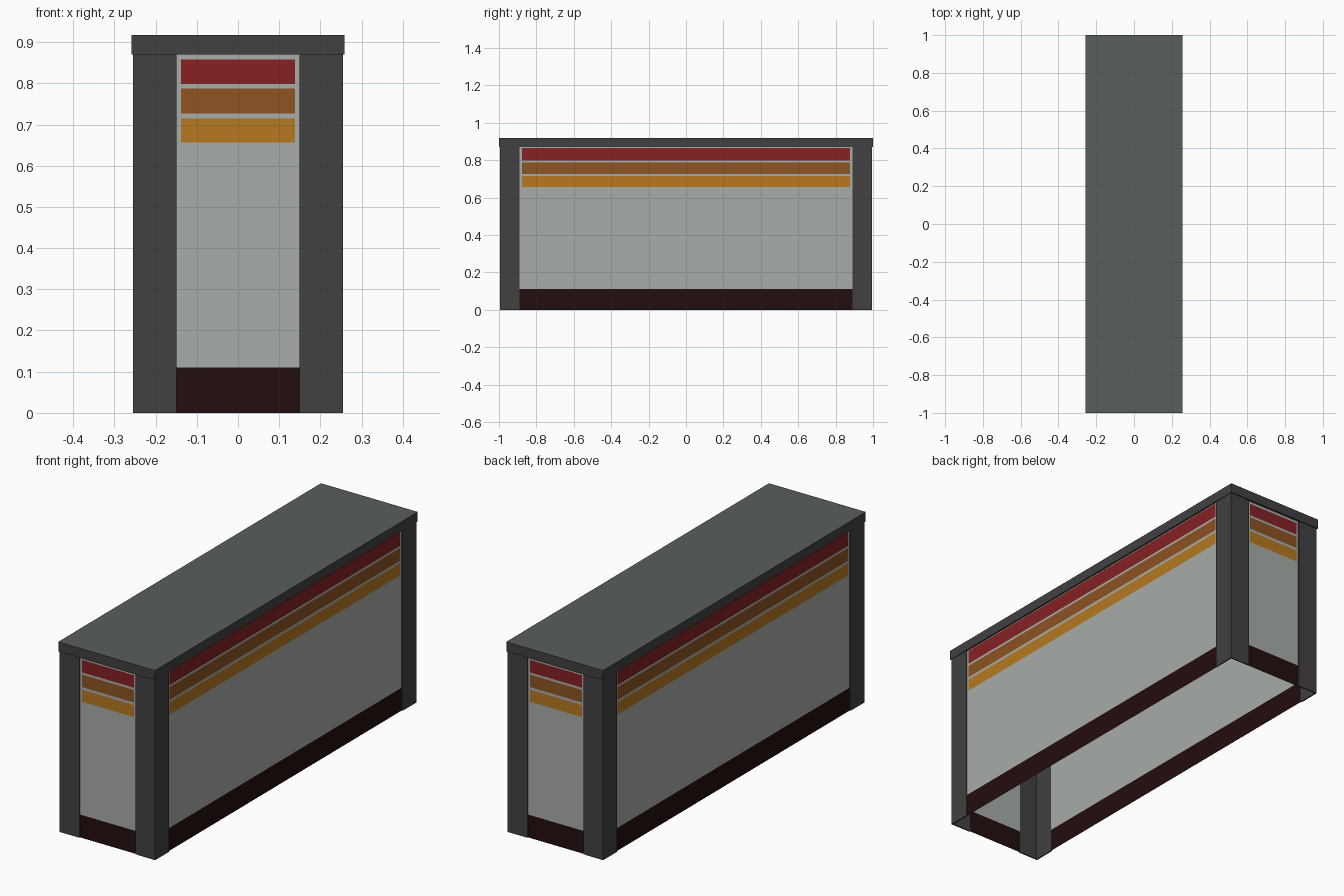
import bpy, bmesh, math
from mathutils import Matrix

if "Cube" in bpy.data.objects:
    bpy.data.objects.remove(bpy.data.objects["Cube"])


def material(name, rgb):
    lin = [((c / 255 + 0.055) / 1.055) ** 2.4 if c > 10 else c / 255 / 12.92 for c in rgb]
    m = bpy.data.materials.new(name)
    m.diffuse_color = (*lin, 1)
    m.use_nodes = True
    m.node_tree.nodes["Principled BSDF"].inputs["Base Color"].default_value = m.diffuse_color
    return m


PANEL = material("pale grey", (168, 173, 168))
KICK = material("dark maroon", (36, 14, 14))
RED = material("red", (134, 33, 36))
BROWN = material("brown", (142, 83, 34))
ORANGE = material("orange", (182, 121, 32))
FRAME = material("charcoal", (65, 65, 65))
TOP = material("slate grey", (88, 95, 92))

HX, HY = 0.255, 0.995      # outer faces of the posts
POST = 0.106               # post width
RECESS = 0.005             # panels sit just behind the posts
Z_TOP = 0.87


def finish(name, bm, mats):
    me = bpy.data.meshes.new(name)
    bm.to_mesh(me)
    bm.free()
    for m in mats:
        me.materials.append(m)
    ob = bpy.data.objects.new(name, me)
    bpy.context.collection.objects.link(ob)
    return ob


# Side panels: one sheet each, banded by height into kick strip, field and stripes
def panel(name, half_width, distance, angle, red_top):
    stripes = [(0.656, 0.714, 2), (0.727, 0.787, 3), (0.798, red_top, 4)]
    zs = [0, 0.11] + [z for s in stripes for z in s[:2]] + [Z_TOP]
    inner = half_width - 0.011
    xs = [-half_width, -inner, inner, half_width]
    bm = bmesh.new()
    grid = [[bm.verts.new((x, -distance, z)) for x in xs] for z in zs]
    for r in range(len(zs) - 1):
        mid = (zs[r] + zs[r + 1]) / 2
        for c in range(3):
            f = bm.faces.new((grid[r][c], grid[r][c + 1], grid[r + 1][c + 1], grid[r + 1][c]))
            if mid < 0.11:
                f.material_index = 1
            elif c == 1:
                for lo, hi, index in stripes:
                    if lo < mid < hi:
                        f.material_index = index
    bm.transform(Matrix.Rotation(angle, 4, 'Z'))
    finish(name, bm, [PANEL, KICK, ORANGE, BROWN, RED])


panel("front_panel", HX - POST, HY - RECESS, 0, 0.858)
panel("back_panel", HX - POST, HY - RECESS, math.pi, 0.858)
panel("right_panel", HY - POST, HX - RECESS, math.pi / 2, 0.866)
panel("left_panel", HY - POST, HX - RECESS, -math.pi / 2, 0.866)

# Corner posts: thin L-shaped angle profiles
for sx, side in ((-1, "left"), (1, "right")):
    for sy, end in ((-1, "front"), (1, "back")):
        t = RECESS + 0.001
        outline = [(HX, HY), (HX - POST, HY), (HX - POST, HY - t),
                   (HX - t, HY - t), (HX - t, HY - POST), (HX, HY - POST)]
        bm = bmesh.new()
        base = bm.faces.new([bm.verts.new((sx * x, sy * y, 0)) for x, y in outline])
        ext = bmesh.ops.extrude_face_region(bm, geom=[base])
        for v in ext["geom"]:
            if isinstance(v, bmesh.types.BMVert):
                v.co.z = Z_TOP
        bmesh.ops.recalc_face_normals(bm, faces=bm.faces)
        finish(f"{end}_{side}_post", bm, [FRAME])

# Countertop slab: slate upper face, charcoal rim
bm = bmesh.new()
bmesh.ops.create_cube(bm, size=1)
z_high = 0.917
bm.transform(Matrix.Translation((0, 0, (Z_TOP + z_high) / 2))
             @ Matrix.Diagonal((0.516, 2.0, z_high - Z_TOP, 1)))
bm.normal_update()
for f in bm.faces:
    f.material_index = 1 if f.normal.z > 0.5 else 0
finish("countertop", bm, [FRAME, TOP])
